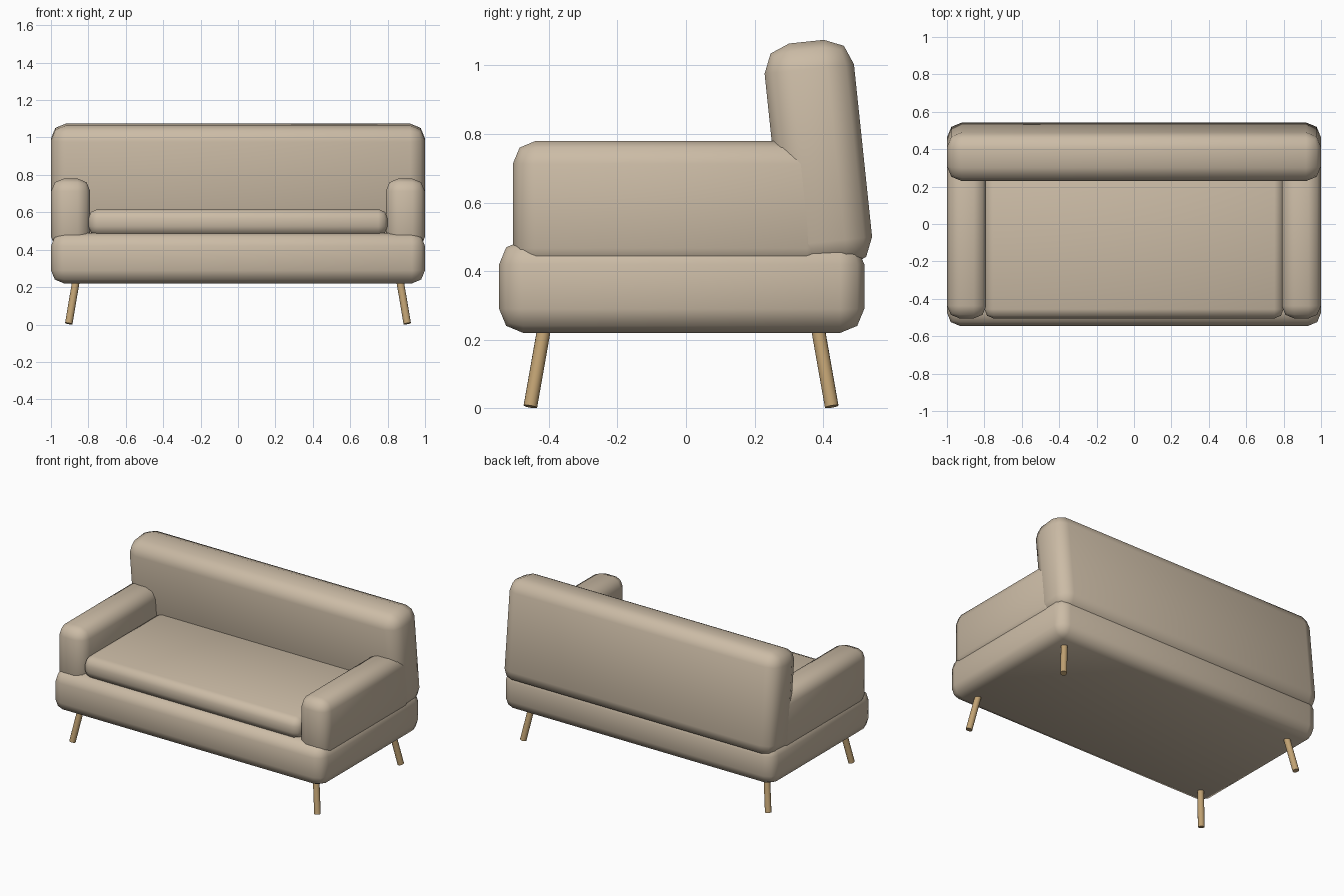
import bpy
import math
from mathutils import Vector

cube = bpy.data.objects.get("Cube")
if cube:
    bpy.data.objects.remove(cube, do_unlink=True)


def make_material(name, rgb):
    mat = bpy.data.materials.new(name)
    mat.use_nodes = True
    mat.diffuse_color = (*rgb, 1)
    mat.node_tree.nodes["Principled BSDF"].inputs["Base Color"].default_value = (*rgb, 1)
    return mat


fabric = make_material("beige fabric", (0.60, 0.50, 0.38))
wood = make_material("light wood", (0.53, 0.36, 0.17))


def finish(obj, name, mat):
    obj.name = name
    obj.data.materials.append(mat)
    bpy.ops.object.shade_smooth_by_angle(angle=math.radians(60))


def pad(name, low, high, bevel, tilt=0):
    """Upholstered block with softly rounded edges, spanning low to high."""
    low, high = Vector(low), Vector(high)
    bpy.ops.mesh.primitive_cube_add(size=1, location=(low + high) / 2)
    obj = bpy.context.object
    obj.scale = high - low
    bpy.ops.object.transform_apply(location=False, rotation=False, scale=True)
    mod = obj.modifiers.new("soft edges", 'BEVEL')
    mod.width = bevel
    mod.segments = 2
    bpy.ops.object.modifier_apply(modifier=mod.name)
    obj.rotation_euler.x = tilt
    finish(obj, name, fabric)
    return obj


def leg(name, foot, top, radius=0.02):
    """Round splayed leg between two points."""
    foot, top = Vector(foot), Vector(top)
    axis = top - foot
    bpy.ops.mesh.primitive_cylinder_add(vertices=16, radius=radius, depth=axis.length,
                                        location=(foot + top) / 2)
    obj = bpy.context.object
    obj.rotation_euler = axis.to_track_quat('Z', 'Y').to_euler()
    finish(obj, name, wood)


# Base and seat
pad("base", (-1, -0.545, 0.22), (1, 0.52, 0.49), 0.07)
pad("seat_cushion", (-0.8, -0.505, 0.475), (0.8, 0.36, 0.617), 0.05)

# Backrest, leaning slightly forward
back = pad("backrest", (-1, -0.131, -0.333), (1, 0.131, 0.333), 0.08, math.radians(6))
back.location = (0, 0.386, 0.738)

# Armrests and legs on both sides
for side, s in (("left", 1), ("right", -1)):
    inner, outer = sorted((0.79 * s, 0.999 * s))
    pad(side + "_armrest", (inner, -0.505, 0.40), (outer, 0.42, 0.78), 0.067)
    leg(side + "_front_leg", (0.905 * s, -0.454, 0.005), (0.855 * s, -0.402, 0.3))
    leg(side + "_back_leg", (0.905 * s, 0.425, 0.005), (0.855 * s, 0.373, 0.3))
